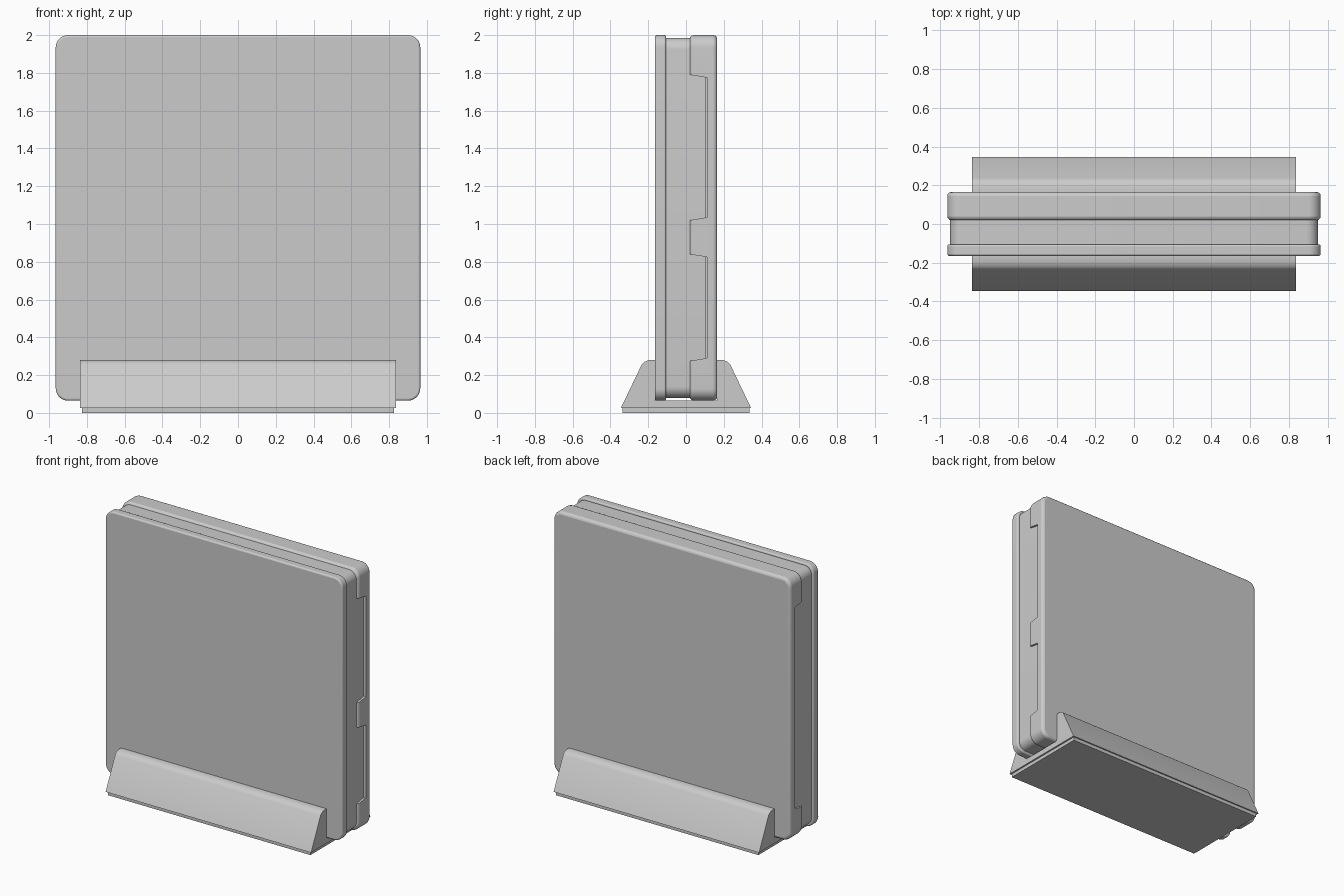
import bpy, bmesh, math

if "Cube" in bpy.data.objects:
    bpy.data.objects.remove(bpy.data.objects["Cube"])


def prism(name, pts, axis, a, b):
    """Extrude a closed 2D outline: axis 'Y' takes (x, z), axis 'X' takes (y, z)."""
    bm = bmesh.new()
    put = (lambda p, t: (p[0], t, p[1])) if axis == 'Y' else (lambda p, t: (t, p[0], p[1]))
    f = bm.faces.new([bm.verts.new(put(p, a)) for p in pts])
    ext = bmesh.ops.extrude_face_region(bm, geom=[f])
    for v in ext["geom"]:
        if isinstance(v, bmesh.types.BMVert):
            v.co["XYZ".index(axis)] = b
    bmesh.ops.recalc_face_normals(bm, faces=bm.faces)
    me = bpy.data.meshes.new(name)
    bm.to_mesh(me)
    bm.free()
    ob = bpy.data.objects.new(name, me)
    bpy.context.collection.objects.link(ob)
    return ob


def rounded(hw, z0, z1, r, n=8):
    pts = []
    for i, (cx, cz) in enumerate([(hw - r, z1 - r), (r - hw, z1 - r),
                                  (r - hw, z0 + r), (hw - r, z0 + r)]):
        for k in range(n + 1):
            a = math.pi / 2 * (i + k / n)
            pts.append((cx + r * math.cos(a), cz + r * math.sin(a)))
    return pts


def finish(ob, bevel=0.0):
    if bevel:
        m = ob.modifiers.new("Bevel", 'BEVEL')
        m.width, m.segments, m.limit_method = bevel, 3, 'ANGLE'
        m.angle_limit = math.radians(50)
    bpy.ops.object.select_all(action='DESELECT')
    ob.select_set(True)
    bpy.context.view_layer.objects.active = ob
    bpy.ops.object.shade_smooth_by_angle(angle=math.radians(35))


# Panel body: thin front plate, inset core, thick back cover
front = prism("front_plate", rounded(0.965, 0.065, 2.0, 0.065), 'Y', -0.165, -0.105)
finish(front, 0.01)
core = prism("inner_core", rounded(0.95, 0.08, 1.985, 0.06), 'Y', -0.115, 0.105)
finish(core)
back = prism("back_cover", rounded(0.965, 0.065, 2.0, 0.065), 'Y', 0.02, 0.165)
finish(back, 0.02)
bpy.context.view_layer.update()

# Slanted side notches in the back cover: two on the right, one long on the left
for side, z0, z1 in [(1, 0.275, 0.84), (1, 1.02, 1.79), (-1, 0.275, 1.79)]:
    d = 0.015
    prof = [(0.0, z0 - 0.003), (0.11, z0 + d), (0.11, z1 - d), (0.0, z1 + 0.003)]
    cut = prism("notch_cutter", prof, 'X', side * 0.93, side * 1.0)
    cut.hide_render = True
    cut.hide_viewport = True
    m = back.modifiers.new("Notch", 'BOOLEAN')
    m.operation, m.solver, m.object = 'DIFFERENCE', 'EXACT', cut

# Stand: sloped cradle with a slot, and a thin foot pad
half = [(0.345, 0.025), (0.235, 0.255), (0.222, 0.27), (0.195, 0.28),
        (0.164, 0.28), (0.164, 0.065)]
stand = prism("stand", half + [(-y, z) for y, z in reversed(half)], 'X', -0.837, 0.837)
finish(stand)
pad = prism("foot_pad", [(-0.335, 0), (0.335, 0), (0.335, 0.026), (-0.335, 0.026)],
            'X', -0.825, 0.825)
finish(pad)
